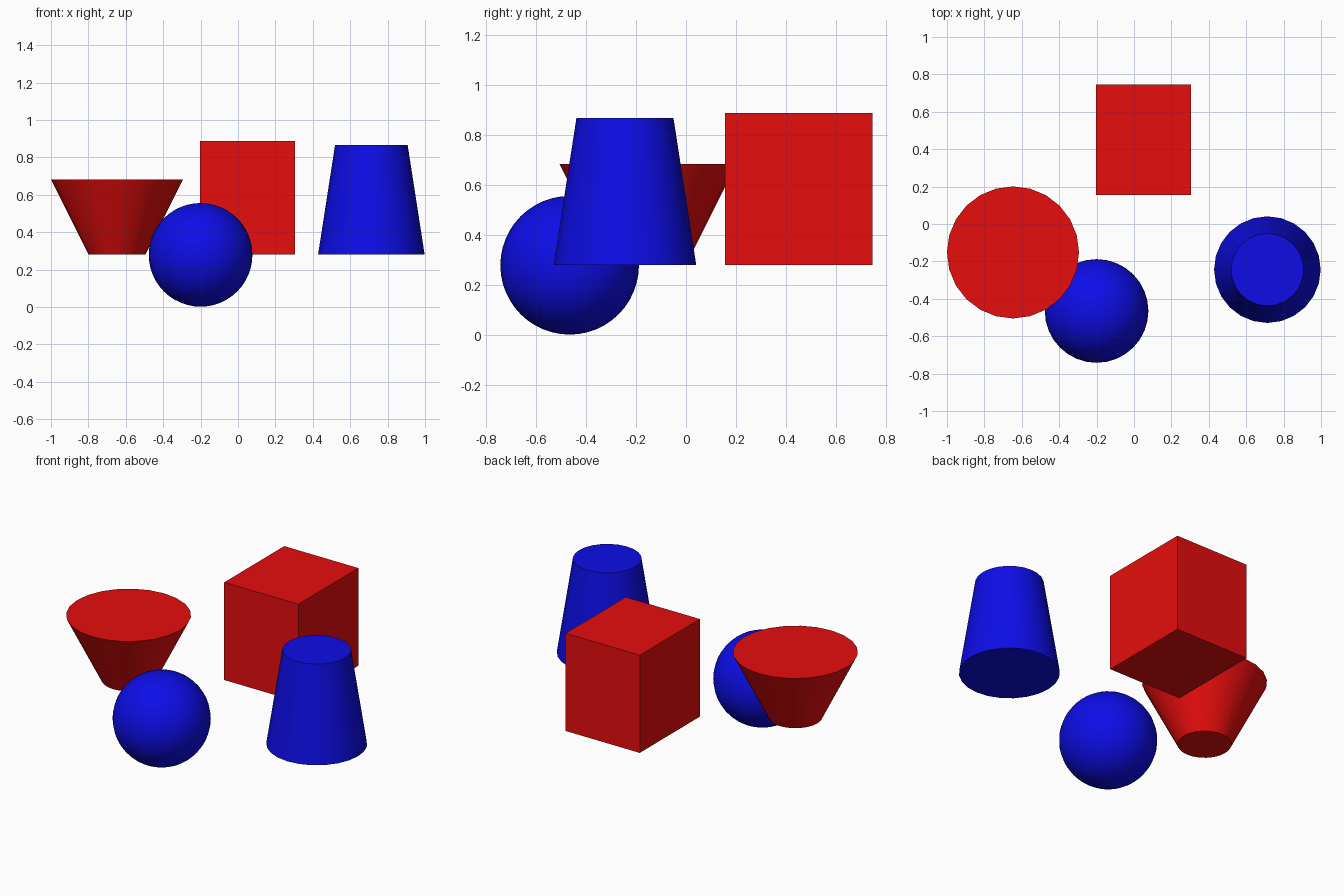
import bpy
import math

if "Cube" in bpy.data.objects:
    bpy.data.objects.remove(bpy.data.objects["Cube"])


def paint(name, rgb):
    mat = bpy.data.materials.new(name)
    mat.diffuse_color = (*rgb, 1.0)
    mat.use_nodes = True
    mat.node_tree.nodes["Principled BSDF"].inputs["Base Color"].default_value = mat.diffuse_color
    return mat


red = paint("red", (0.8, 0.004, 0.004))
blue = paint("blue", (0.004, 0.004, 0.8))


def finish(name, mat, smooth=True):
    obj = bpy.context.object
    obj.name = name
    obj.data.materials.append(mat)
    if smooth:
        bpy.ops.object.shade_smooth_by_angle(angle=math.radians(35))
    return obj


def frustum(name, x, y, z0, z1, r_bottom, r_top, mat):
    bpy.ops.mesh.primitive_cone_add(vertices=24, radius1=r_bottom, radius2=r_top,
                                    depth=z1 - z0, location=(x, y, (z0 + z1) / 2))
    return finish(name, mat)


base = 0.28

# Flared bowl shape, wide end up
frustum("flared_cone", -0.647, -0.152, base, 0.683, 0.152, 0.353, red)

# Tapered column, wide end down
frustum("tapered_column", 0.713, -0.244, base, 0.867, 0.285, 0.194, blue)

# Ball resting on the ground
bpy.ops.mesh.primitive_uv_sphere_add(segments=32, ring_count=24, radius=0.277,
                                     location=(-0.2, -0.465, 0.279))
finish("ball", blue)

# Rectangular block
bpy.ops.mesh.primitive_cube_add(size=1, location=(0.051, 0.451, (base + 0.888) / 2))
bpy.context.object.scale = (0.51, 0.59, 0.888 - base)
bpy.ops.object.transform_apply(location=False, rotation=False, scale=True)
finish("block", red, smooth=False)
